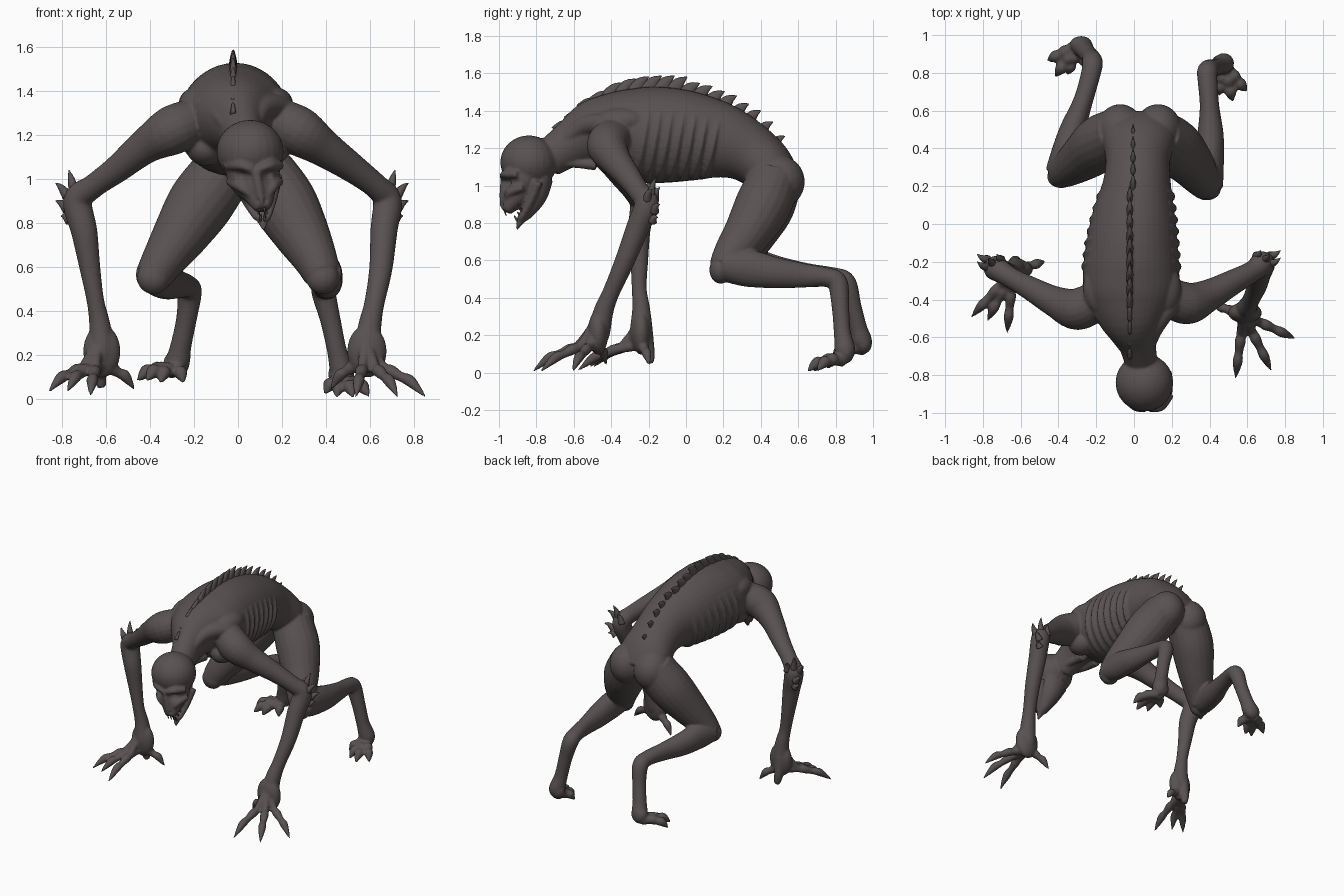
import bpy, bmesh, math
from mathutils import Vector

skin = bpy.data.materials.new("dark grey brown skin")
skin.diffuse_color = (0.1, 0.083, 0.083, 1)


def finish(name, bm):
    bmesh.ops.recalc_face_normals(bm, faces=bm.faces)
    me = bpy.data.meshes.new(name)
    bm.to_mesh(me)
    bm.free()
    me.materials.append(skin)
    ob = bpy.data.objects.new(name, me)
    bpy.context.collection.objects.link(ob)
    return ob


def catmull(a, b, c, d, t):
    return [0.5 * (2*q + (r-p)*t + (2*p-5*q+4*r-s)*t*t + (3*q-p-3*r+s)*t**3)
            for p, q, r, s in zip(a, b, c, d)]


def tube(bm, pts, ref=(0, 0, 1), sides=20, steps=5):
    """Closed smooth tube through (x, y, z, radius[, second radius])."""
    pts = [list(p) + ([p[3]] if len(p) == 4 else []) for p in pts]
    ext = [pts[0]] + pts + [pts[-1]]
    path = [catmull(*ext[i:i+4], k/steps) for i in range(len(pts)-1) for k in range(steps)]
    path.append(pts[-1])
    rings, n = [], len(path)
    for i, p in enumerate(path):
        t = (Vector(path[min(i+1, n-1)][:3]) - Vector(path[max(i-1, 0)][:3])).normalized()
        side = t.cross(Vector(ref))
        side = (side if side.length > 0.05 else t.orthogonal()).normalized()
        up = side.cross(t)
        rings.append([bm.verts.new(Vector(p[:3])
                      + side * max(p[3], .002) * math.cos(2*math.pi*j/sides)
                      + up * max(p[4], .002) * math.sin(2*math.pi*j/sides)) for j in range(sides)])
    for a, b in zip(rings, rings[1:]):
        for j in range(sides):
            bm.faces.new((a[j], a[(j+1) % sides], b[(j+1) % sides], b[j]))
    bm.faces.new(rings[0])
    bm.faces.new(rings[-1])


def ball(bm, c, r):
    vs = bmesh.ops.create_uvsphere(bm, u_segments=24, v_segments=16, radius=1)["verts"]
    for v in vs:
        v.co = Vector(c) + Vector((v.co.x*r[0], v.co.y*r[1], v.co.z*r[2]))


def spike(bm, base, tip, r, flat=1.0):
    b, t = Vector(base), Vector(tip)
    mid = b.lerp(t, .55) + Vector((0, -.006, .008))
    tube(bm, [(*b, r, r*flat), (*mid, r*.6, r*.6*flat), (*t, .002)], (1, 0, 0), 8, 3)


body = bmesh.new()

# torso and neck: y, centre x, centre z, half width, half height
spine = [(-.74, .04, 1.14, .085, .1), (-.62, .015, 1.22, .105, .125), (-.5, -.01, 1.275, .18, .18),
         (-.38, -.015, 1.28, .245, .225), (-.25, -.015, 1.27, .255, .255), (-.1, -.01, 1.27, .24, .255),
         (.05, 0, 1.26, .218, .235), (.2, .015, 1.235, .183, .2), (.33, .02, 1.18, .17, .165),
         (.45, .025, 1.09, .19, .14), (.54, .025, 1.01, .15, .09)]
tube(body, [(x, y, z, w, h) for y, x, z, w, h in spine], sides=40)


def at(y):
    for a, b in zip(spine, spine[1:]):
        if y <= b[0]:
            f = (y-a[0])/(b[0]-a[0])
            return [p+(q-p)*f for p, q in zip(a, b)]
    return spine[-1]


# ribs
for s in (-1, 1):
    for k in range(7):
        arc = []
        for i in range(8):
            th = math.radians(28 - 15*i)
            y = -.2 + k*.062 - .012*i
            _, x, z, w, h = at(y)
            arc.append((x + s*w*math.cos(th), y, z + h*math.sin(th), .004 + .013*math.sin(math.pi*(i+.6)/8)))
        tube(body, arc, (0, 1, 0), 10, 3)
    # shoulder blades, collar muscles, neck cords and buttocks
    ball(body, (-.01+s*.165, -.34, 1.345), (.095, .14, .075))
    tube(body, [(.02+s*.05, -.68, 1.22, .03), (s*.1, -.56, 1.31, .05), (s*.17, -.45, 1.33, .055), (s*.24, -.38, 1.3, .045)])
    tube(body, [(.035+s*.05, -.72, 1.12, .025), (s*.06, -.6, 1.12, .025), (s*.06, -.48, 1.11, .03)])
    ball(body, (s*.15, -.39, 1.14), (.085, .1, .08))
    ball(body, (.027+s*.1, .5, 1.02), (.125, .135, .14))

# arms: shoulder to palm
tube(body, [(-.19, -.4, 1.27, .1), (-.3, -.45, 1.22, .112), (-.42, -.41, 1.15, .082), (-.55, -.34, 1.045, .063),
            (-.66, -.28, .965, .055), (-.73, -.235, .9, .066), (-.7, -.25, .76, .06), (-.675, -.25, .6, .048),
            (-.65, -.25, .45, .04), (-.63, -.24, .34, .048), (-.62, -.24, .22, .06), (-.63, -.25, .14, .04)], (0, 1, 0))
tube(body, [(.18, -.38, 1.27, .1), (.28, -.42, 1.215, .112), (.39, -.38, 1.14, .086), (.52, -.31, 1.05, .067),
            (.63, -.25, .965, .057), (.68, -.21, .9, .066), (.665, -.26, .77, .062), (.65, -.33, .59, .053),
            (.62, -.4, .43, .046), (.6, -.44, .33, .053), (.585, -.47, .2, .06), (.58, -.48, .13, .03)], (0, 1, 0))
# broad palms
ball(body, (-.62, -.24, .215), (.085, .052, .12))
ball(body, (.587, -.47, .215), (.09, .055, .12))


# fingers and toes: root to claw tip with raised knuckles
def digit(root, tip, r, lift):
    a = Vector(root)
    b = Vector(tip) + (Vector(tip) - a) * .06
    b.z = max(tip[2] - .01, .004)
    out = []
    for f, up, k in ((0, 0, 1.3), (.3, .6, 1), (.42, .85, 1.2), (.58, .85, .9), (.72, 1, 1.1), (.85, .6, .75), (1, 0, .15)):
        p = a.lerp(b, f)
        out.append((p.x, p.y, p.z + lift*up, r*k))
    tube(body, out, sides=12, steps=3)


for root, tips in (((-.64, -.25, .15), ((-.85, -.48, .04), (-.77, -.5, .04), (-.67, -.56, .02), (-.48, -.2, .05))),
                   ((.58, -.48, .16), ((.84, -.6, .015), (.72, -.76, .015), (.54, -.8, .015), (.43, -.43, .05)))):
    for t in tips:
        digit(root, t, .025, .035)
        r, v = Vector(root), Vector(t)
        k = r.lerp(v, .35)                       # hand tendons
        tube(body, [(r.x, r.y, r.z + .14, .015), (r.x*.6+k.x*.4, r.y*.6+k.y*.4, r.z + .05, .024),
                    (k.x, k.y, k.z + .02, .022)], (1, 0, 0), 10, 4)
# heel of the left hand
tube(body, [(-.63, -.22, .25, .04), (-.63, -.2, .12, .032), (-.62, -.19, .05, .02)], (0, 1, 0))

# legs: hip, knee, hock, ankle, foot
tube(body, [(-.07, .48, 1.03, .14), (-.17, .43, .89, .15), (-.26, .36, .75, .128), (-.34, .3, .63, .1), (-.385, .275, .555, .085)], (1, 0, 0))
tube(body, [(-.39, .27, .565, .08), (-.365, .37, .56, .098, .075), (-.325, .5, .535, .085, .068), (-.27, .65, .52, .065, .052),
            (-.23, .79, .51, .052), (-.22, .855, .48, .055), (-.235, .89, .36, .047), (-.26, .92, .24, .048),
            (-.275, .94, .17, .055), (-.3, .95, .13, .035)], (1, 0, 0))
tube(body, [(.12, .47, 1.03, .14), (.21, .41, .89, .15), (.29, .33, .75, .128), (.35, .25, .64, .102), (.385, .205, .56, .085)], (1, 0, 0))
tube(body, [(.39, .2, .57, .082), (.4, .32, .56, .1, .076), (.405, .47, .535, .085, .07), (.4, .62, .52, .066, .052),
            (.39, .75, .51, .052), (.39, .81, .48, .055), (.42, .825, .36, .047), (.45, .835, .22, .045),
            (.475, .85, .12, .055), (.49, .85, .07, .035)], (1, 0, 0))
for s, kx, ky in ((-1, -.385, .25), (1, .385, .185)):
    ball(body, (kx, ky, .55), (.075, .06, .075))
    ball(body, (-.28, .95, .16) if s < 0 else (.47, .855, .11), (.06, .045, .06))
for t in ((-.45, .87, .09), (-.41, .79, .09), (-.35, .8, .08), (-.25, .84, .08)):
    digit((-.3, .945, .13), t, .03, .03)
for t in ((.59, .71, .02), (.52, .66, .015), (.45, .69, .015), (.4, .76, .03)):
    digit((.48, .84, .07), t, .03, .03)

# skull, face, snout and jaw
ball(body, (.055, -.84, 1.125), (.153, .153, .143))
tube(body, [(.06, -.855, 1.1, .13, .1), (.075, -.88, 1.0, .118, .1), (.095, -.915, .94, .08, .077),
            (.107, -.945, .89, .055, .045), (.112, -.96, .86, .035, .028)], (0, 1, 0))
tube(body, [(.07, -.77, 1.04, .09, .06), (.085, -.795, .95, .07, .055), (.1, -.84, .87, .045, .04),
            (.112, -.88, .82, .03, .025), (.117, -.905, .765, .006)], (0, 1, 0))
for s in (-1, 1):
    tube(body, [(.08+s*.015, -.977, 1.04, .018), (.075+s*.07, -.965, 1.06, .024), (.07+s*.125, -.9, 1.06, .02)])  # brow
    tube(body, [(.1+s*.035, -.96, .92, .012), (.085+s*.075, -.94, .965, .024), (.075+s*.115, -.87, .99, .02)])    # cheek
    tube(body, [(.08+s*.1, -.79, 1.02, .025), (.095+s*.062, -.835, .91, .022), (.11+s*.025, -.885, .82, .015)])   # jaw edge
tube(body, [(.08, -.97, 1.04, .022), (.095, -.975, .96, .022), (.108, -.975, .89, .02)], (0, 1, 0))               # nose bridge

# fuse all body parts into one smooth skin
raw = finish("body_parts", body)
m = raw.modifiers.new("fuse", 'REMESH')
m.mode, m.voxel_size = 'VOXEL', .0085
m = raw.modifiers.new("soften", 'SMOOTH')
m.factor, m.iterations = .5, 3
mesh = bpy.data.meshes.new_from_object(raw.evaluated_get(bpy.context.evaluated_depsgraph_get()))
bpy.data.objects.remove(raw)
mesh.name = "body"
if not mesh.materials:
    mesh.materials.append(skin)
# eye sockets and nostrils pressed into the face
for c, r, d in (((.015, -.97, 1.015), .034, .022), ((.142, -.97, 1.015), .034, .022),
                ((.096, -.985, .9), .012, .01), ((.124, -.985, .9), .012, .01)):
    for v in mesh.vertices:
        q = (v.co - Vector(c)).length / (r*1.3)
        if q < 1:
            v.co.y += d * (1-q*q)**2
ob = bpy.data.objects.new("body", mesh)
bpy.context.collection.objects.link(ob)

# row of back-swept fins along the spine
bm = bmesh.new()
for i in range(18):
    y = -.68 + i*.068
    _, x, z, w, h = at(y)
    slope = (at(y+.03)[2] - at(y-.03)[2]) / .06
    top = z + h*math.sqrt(1 + slope*slope)
    k = .65 + .35*math.sin(math.pi*(i+1)/19)
    x = -.022 if y < .2 else -.005
    spike(bm, (x, y - .01, top - .025), (x, y + .075*k, top + (.062 if 3 < i < 10 else .042)*k), .05*k, .45)
finish("spine_spikes", bm)

# elbow spikes
bm = bmesh.new()
for s, x, y in ((-1, -.745, -.21), (1, .69, -.19)):
    for dx, dy, z0, tx, z1 in ((0, 0, .93, .025, 1.04), (.03, -.02, .92, .085, .98), (.03, .02, .86, .085, .9),
                               (.02, .01, .81, .06, .83), (-.04, .02, .92, -.02, .99)):
        spike(bm, (x + s*dx, y + dy, z0), (x + s*tx, y + dy + .03, z1), .026)
finish("elbow_spikes", bm)

# teeth along both jaws
bm = bmesh.new()
for s in (-1, 1):
    for i in range(4):
        x, y = s*(.012 + .009*i), .022*i
        spike(bm, (.108 + x, -.965 + y, .867 + .014*i), (.11 + x, -.96 + y, .838 + .018*i), .008)
        spike(bm, (.112 + x*.8, -.9 + y*.8, .81 + .02*i), (.112 + x*.8, -.918 + y*.8, .84 + .02*i), .007)
finish("teeth", bm)

for o in bpy.data.objects:
    for p in o.data.polygons:
        p.use_smooth = True
